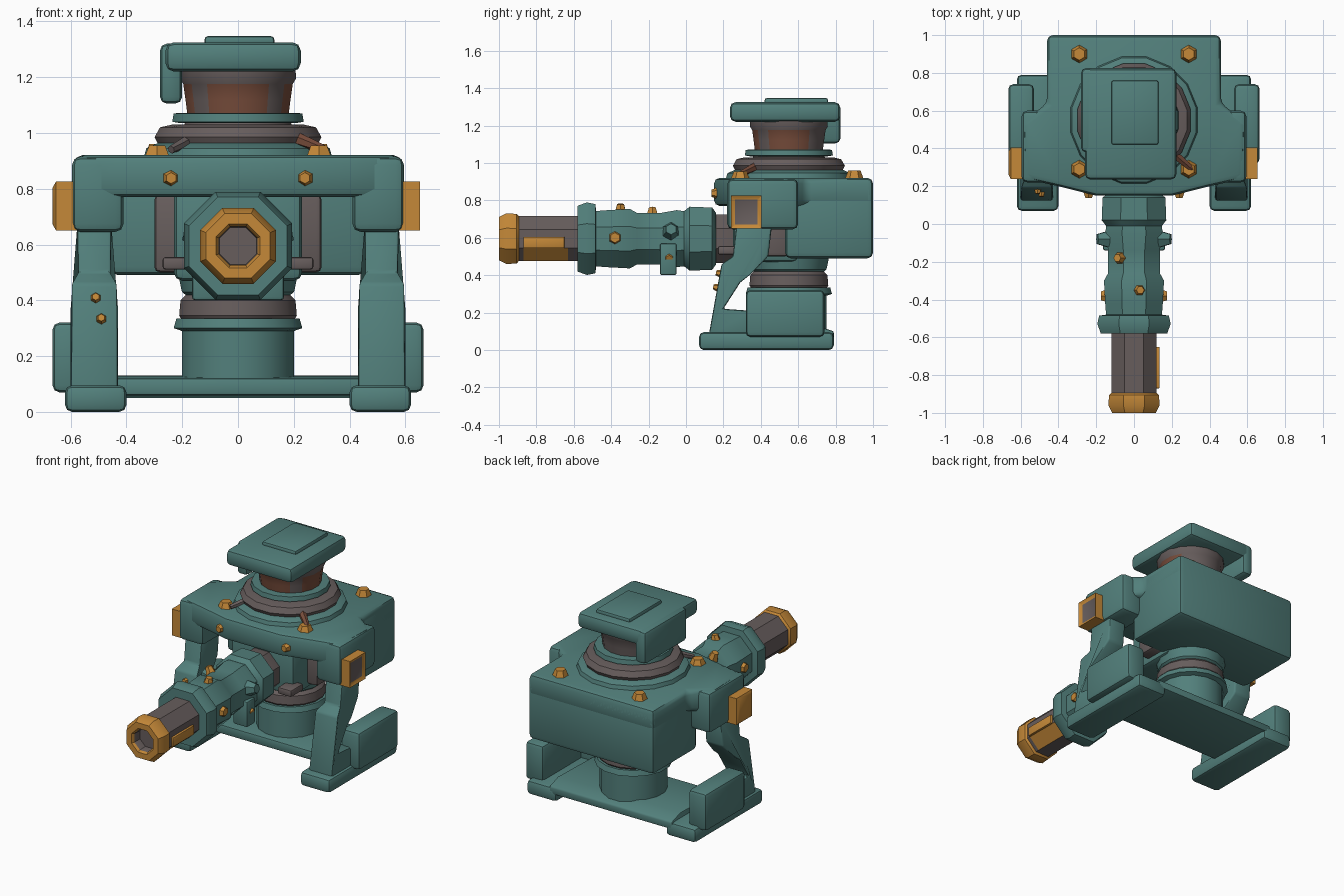
import bpy, bmesh, math
from mathutils import Vector, Matrix

if "Cube" in bpy.data.objects:
    bpy.data.objects.remove(bpy.data.objects["Cube"])


def material(name, rgb):
    m = bpy.data.materials.new(name)
    m.diffuse_color = (*rgb, 1)
    m.use_nodes = True
    m.node_tree.nodes["Principled BSDF"].inputs["Base Color"].default_value = m.diffuse_color
    return m


TEAL = material("teal paint", (0.085, 0.215, 0.20))
DARK = material("dark metal", (0.135, 0.11, 0.108))
ORANGE = material("orange paint", (0.56, 0.25, 0.04))
BROWN = material("brown glass", (0.19, 0.075, 0.045))


def finish(name, bm, mats, bevel=0.0, segs=2, angle=38):
    """Bevel the sharp edges, shade smooth by angle and link."""
    bmesh.ops.recalc_face_normals(bm, faces=bm.faces)
    if bevel:
        edges = [e for e in bm.edges if len(e.link_faces) == 2 and e.calc_face_angle() > 0.5]
        bmesh.ops.bevel(bm, geom=edges, offset=bevel, segments=segs, affect='EDGES',
                        profile=0.5, clamp_overlap=True)
    me = bpy.data.meshes.new(name)
    bm.to_mesh(me)
    bm.free()
    for m in mats:
        me.materials.append(m)
    me.shade_smooth()
    me.set_sharp_from_angle(angle=math.radians(angle))
    ob = bpy.data.objects.new(name, me)
    bpy.context.collection.objects.link(ob)
    return ob


def box(name, x, y, z, mat, bevel=0.02):
    bm = bmesh.new()
    bmesh.ops.create_cube(bm, size=1)
    for v in bm.verts:
        v.co = Vector([(r[0] + r[1]) / 2 + c * (r[1] - r[0]) for c, r in zip(v.co, (x, y, z))])
    return finish(name, bm, [mat], bevel)


def prism(name, pts, place, a, b, mat, bevel=0.02):
    """Extrude a 2D outline from a to b; place(u, v, w) gives the position."""
    bm = bmesh.new()
    rings = [[bm.verts.new(place(u, v, w)) for u, v in pts] for w in (a, b)]
    bm.faces.new(rings[0])
    bm.faces.new(rings[1])
    for i in range(len(pts)):
        j = (i + 1) % len(pts)
        bm.faces.new((rings[0][i], rings[0][j], rings[1][j], rings[1][i]))
    return finish(name, bm, [mat], bevel)


def lathe(name, prof, mats, n=12, origin=(0, 0.55, 0), axis='Z', rule=None, closed=False):
    """Turn (radius, height) points around z, or around y for the gun."""
    bm = bmesh.new()
    o = Vector(origin)
    rings = []
    for r, h in prof:
        ring = []
        for i in range(n):
            t = (i + 0.5) * 2 * math.pi / n
            p = (r * math.cos(t), r * math.sin(t), h) if axis == 'Z' else (r * math.cos(t), h, r * math.sin(t))
            ring.append(bm.verts.new(o + Vector(p)))
        rings.append(ring)
    pairs = list(zip(rings, rings[1:]))
    if closed:
        pairs.append((rings[-1], rings[0]))
    else:
        bm.faces.new(rings[0])
        bm.faces.new(rings[-1])
    for p, q in pairs:
        for i in range(n):
            j = (i + 1) % n
            bm.faces.new((p[i], p[j], q[j], q[i]))
    if rule:
        for f in bm.faces:
            f.material_index = rule(f.calc_center_median() - o)
    return finish(name, bm, mats)


def stud(name, pos, direction, r=0.04, h=0.035, mat=ORANGE):
    bm = bmesh.new()
    rot = Vector(direction).to_track_quat('Z', 'Y').to_matrix().to_4x4()
    bmesh.ops.create_cone(bm, cap_ends=True, segments=6, radius1=r, radius2=r * 0.6, depth=h,
                          matrix=Matrix.Translation(pos) @ rot)
    finish(name, bm, [mat])


# Body: top slab, rear box, underside core
half = [(0.2, 0.15), (0.4, 0.2), (0.58, 0.24), (0.59, 0.54), (0.46, 0.64), (0.46, 1.0)]
prism("body_top", half + [(-x, y) for x, y in reversed(half)], lambda u, v, w: (u, v, w), 0.77, 0.92, TEAL, 0.03)
box("rear_housing", (-0.46, 0.46), (0.53, 1.0), (0.49, 0.91), TEAL, 0.03)
box("core", (-0.23, 0.23), (0.25, 0.6), (0.47, 0.82), TEAL, 0.03)
box("core_side_metal", (-0.3, 0.3), (0.4, 0.55), (0.5, 0.78), DARK, 0.02)

# Pedestal
lathe("pedestal", [(0.205, 0.08), (0.205, 0.29), (0.235, 0.30), (0.225, 0.335), (0.2, 0.335)], [TEAL], 16)
lathe("pedestal_ring", [(0.205, 0.33), (0.215, 0.345), (0.21, 0.40), (0.19, 0.42)], [DARK], 16)
lathe("pedestal_neck", [(0.18, 0.41), (0.205, 0.43), (0.22, 0.5)], [TEAL], 16)
prism("base_plate", [(0.3, 0.06), (0.79, 0.05), (0.79, 0.1), (0.7, 0.13), (0.3, 0.12)],
      lambda u, v, w: (w, u, v), -0.45, 0.45, TEAL, 0.01)

# Arms, legs and feet, mirrored
LEG = [(0.12, 0.07), (0.19, 0.46), (0.25, 0.5), (0.27, 0.67), (0.46, 0.67), (0.44, 0.5),
       (0.34, 0.4), (0.29, 0.36), (0.2, 0.22), (0.34, 0.21), (0.34, 0.07)]
for s, side in ((-1, "left"), (1, "right")):
    def span(a, b):
        return tuple(sorted((s * a, s * b)))
    box(side + "_arm", span(0.41, 0.595), (0.22, 0.6), (0.645, 0.915), TEAL, 0.03)
    box(side + "_foot", span(0.4, 0.62), (0.07, 0.79), (0, 0.095), TEAL, 0.025)
    box(side + "_foot_block", span(0.53, 0.665), (0.32, 0.74), (0.07, 0.32), TEAL, 0.025)
    prism(side + "_leg", LEG,
          lambda u, v, w: (s * (0.515 + w * (0.062 if v > 0.48 else 0.085)), u, v), -1, 1, TEAL, 0.012)
    # Orange end cap with a dark inset face
    bm = bmesh.new()
    bmesh.ops.create_cube(bm, size=1)
    for v in bm.verts:
        v.co = (s * (0.615 + v.co.x * 0.075), 0.322 + v.co.y * 0.165, 0.738 + v.co.z * 0.175)
    bm.normal_update()
    outer = [f for f in bm.faces if f.normal.x * s > 0.9 or abs(f.calc_center_median().x) > 0.64]
    bmesh.ops.inset_region(bm, faces=outer, thickness=0.03, depth=-0.012)
    outer[0].material_index = 1
    finish(side + "_arm_cap", bm, [ORANGE, DARK])
    # Small details beside the gun
    box(side + "_hinge_nub", span(0.17, 0.27), (0.17, 0.3), (0.51, 0.555), DARK, 0.01)
    stud(side + "_rear_bolt", (s * 0.29, 0.9, 0.93), (0, 0, 1), 0.055, 0.06)
    stud(side + "_front_top_bolt", (s * 0.29, 0.29, 0.93), (0, 0, 1), 0.055, 0.05)
    stud(side + "_front_bolt", (s * 0.24, 0.155, 0.838), (0, -1, 0), 0.033)
    stud(side + "_gun_stud", (s * 0.15, -0.38, 0.6), (s, 0, 0), 0.045, 0.05)
    stud(side + "_gun_low_stud", (s * 0.14, -0.09, 0.5), (s, 0, -0.5), 0.035, 0.06)
    box(side + "_gun_bracket", span(0.06, 0.165), (-0.14, -0.05), (0.4, 0.57), TEAL, 0.012)
    stud(side + "_gun_nub", (s * 0.165, -0.08, 0.64), (s, 0, 0.2), 0.05, 0.06, TEAL)
for z, x in ((0.41, -0.51), (0.335, -0.49)):
    stud("leg_stud", (x, 0.16 if z < 0.4 else 0.175, z), (0, -1, 0.2), 0.022, 0.03)

# Gun, turned around the y axis
G = (0, 0, 0.595)
lathe("gun_mount", [(0.12, 0.3), (0.14, 0.25), (0.14, 0.14)], [DARK], 8, G, 'Y')
lathe("gun_collar", [(0.15, 0.16), (0.18, 0.14), (0.185, 0.02), (0.16, -0.01)], [TEAL], 8, G, 'Y')
lathe("gun_sleeve", [(0.155, 0.02), (0.165, -0.05), (0.148, -0.14), (0.148, -0.26), (0.172, -0.3),
                     (0.165, -0.42), (0.16, -0.48), (0.2, -0.485), (0.21, -0.53), (0.19, -0.58),
                     (0.13, -0.58)], [TEAL], 8, G, 'Y')
lathe("barrel", [(0.13, -0.56), (0.13, -0.63), (0.13, -0.87), (0.13, -0.92)], [DARK, ORANGE], 8, G, 'Y',
      lambda c: int(c.x > 0.03 and c.z < -0.02 and -0.87 < c.y < -0.63))
box("barrel_side_strip", (0.11, 0.135), (-0.87, -0.65), (0.545, 0.605), ORANGE, 0.004)
lathe("muzzle", [(0.125, -0.89), (0.143, -0.905), (0.147, -0.96), (0.125, -1.0), (0.085, -1.0),
                 (0.075, -0.985), (0.072, -0.93)], [ORANGE, DARK], 8, G, 'Y',
      lambda c: int(c.y > -0.98 and math.hypot(c.x, c.z) < 0.09 and c.y < -0.92))
for x, y in ((-0.08, -0.18), (0.03, -0.35)):
    stud("gun_top_stud", (x, y, 0.735 if y > -0.3 else 0.755), (x, 0, 0.2), 0.035, 0.05)

# Turret ring, neck and viewing dome
lathe("turret_base", [(0.345, 0.91), (0.335, 0.945), (0.29, 0.965)], [TEAL], 16)
lathe("turret_cable_ring", [(0.24, 0.95), (0.29, 0.955), (0.305, 0.985), (0.285, 1.02), (0.24, 1.03)], [DARK], 16)
lathe("turret_neck", [(0.22, 0.95), (0.19, 1.05)], [DARK], 16)
lathe("turret_collar", [(0.21, 1.035), (0.24, 1.04), (0.235, 1.07), (0.2, 1.072)], [TEAL], 16)


def window(c):
    a = math.atan2(c.y, c.x)
    near = min(abs(a), abs(a + math.pi / 2), abs(abs(a) - math.pi))
    return int(c.z < 1.18 and near < 0.42)


lathe("viewing_dome", [(0.185, 1.065), (0.192, 1.12), (0.2, 1.175), (0.212, 1.195), (0.21, 1.24)],
      [DARK, BROWN], 16, rule=window)
# Loose cable ends
for x, y in ((0.26, 0.33), (-0.2, 0.31)):
    stud("cable_end", (x, y, 0.96), (x, y - 0.55, -0.1), 0.025, 0.13, DARK if x < 0 else BROWN)

# Roof cap with left skirt and raised top panel
box("roof_cap", (-0.26, 0.225), (0.235, 0.825), (1.22, 1.325), TEAL, 0.03)
box("roof_panel", (-0.12, 0.13), (0.42, 0.76), (1.31, 1.347), TEAL, 0.012)
box("roof_skirt", (-0.28, -0.2), (0.38, 0.825), (1.105, 1.32), TEAL, 0.025)
